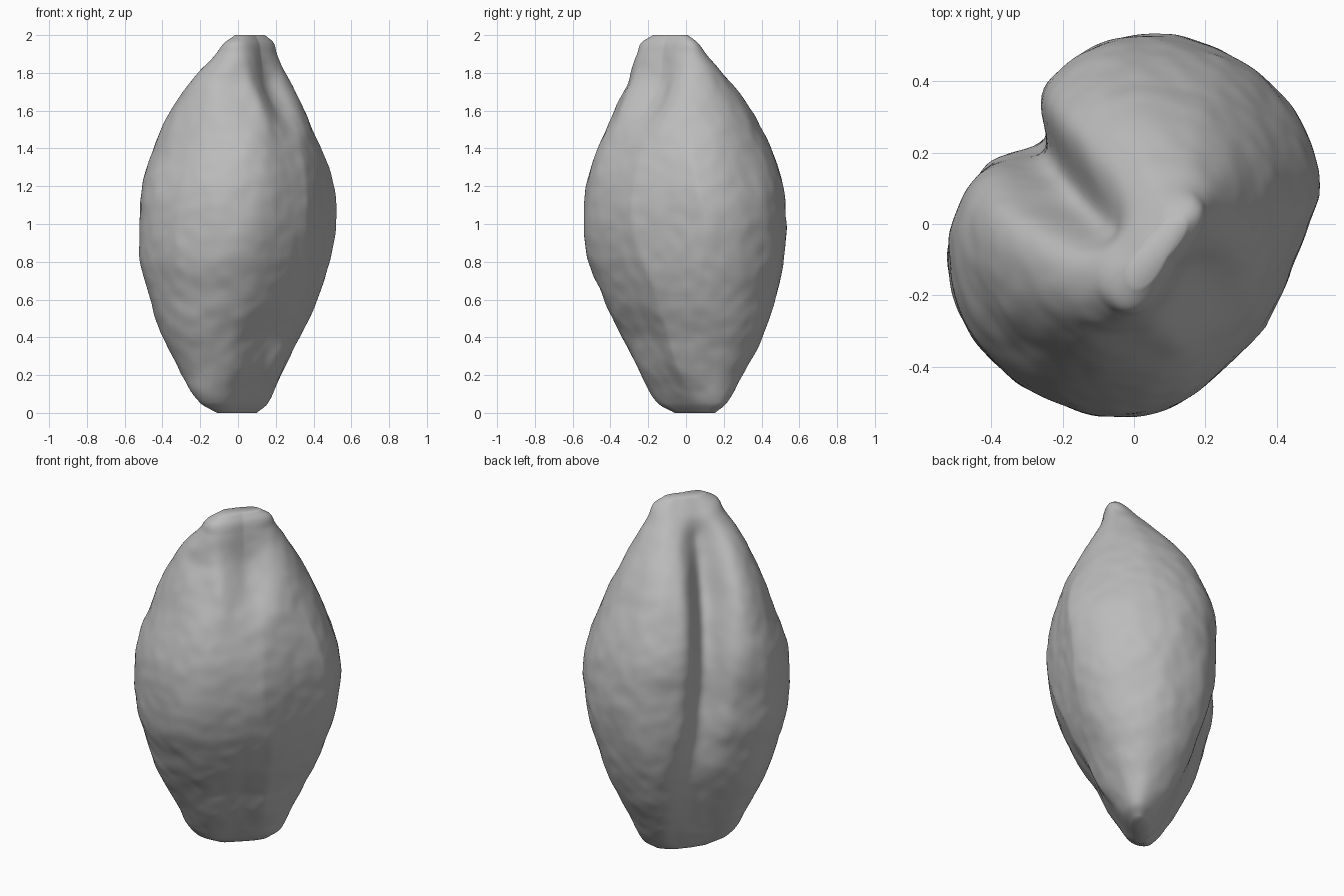
import bpy, bmesh, math
from mathutils import Vector, noise

if "Cube" in bpy.data.objects:
    bpy.data.objects.remove(bpy.data.objects["Cube"])

RINGS, SIDES = 130, 200
# Height, then the width limits (u) and depth limits (v), then groove depth
PROFILE = [
    (0.00, -0.11, 0.17, 0.00, 0.08, 0.00),
    (0.05, -0.22, 0.24, -0.05, 0.13, 0.01),
    (0.20, -0.31, 0.31, -0.14, 0.24, 0.03),
    (0.40, -0.41, 0.41, -0.23, 0.34, 0.05),
    (0.60, -0.48, 0.48, -0.34, 0.41, 0.07),
    (0.80, -0.54, 0.53, -0.42, 0.45, 0.10),
    (1.00, -0.55, 0.55, -0.46, 0.46, 0.13),
    (1.20, -0.53, 0.52, -0.46, 0.46, 0.15),
    (1.40, -0.46, 0.45, -0.41, 0.41, 0.18),
    (1.60, -0.39, 0.36, -0.33, 0.31, 0.19),
    (1.80, -0.29, 0.25, -0.22, 0.14, 0.11),
    (1.90, -0.22, 0.19, -0.18, 0.04, 0.03),
    (1.96, -0.19, 0.16, -0.16, -0.02, 0.01),
    (2.00, -0.12, 0.10, -0.13, -0.06, 0.00),
]


def section(z):
    """Smoothly interpolated profile row at height z."""
    i = max(k for k in range(len(PROFILE) - 1) if PROFILE[k][0] <= z)
    p, q = PROFILE[i], PROFILE[i + 1]
    before, after = PROFILE[max(i - 1, 0)], PROFILE[min(i + 2, len(PROFILE) - 1)]
    h = q[0] - p[0]
    t = (z - p[0]) / h
    row = []
    for k in range(1, len(p)):
        m0 = (q[k] - before[k]) / (q[0] - before[0]) * h
        m1 = (after[k] - p[k]) / (after[0] - p[0]) * h
        d = q[k] - p[k]
        row.append(p[k] + t * (m0 + t * (3 * d - 2 * m0 - m1 + t * (m0 + m1 - 2 * d))))
    return row


def bump(d, width):
    return math.exp(-(d / width) ** 2)


def ramp(value, start, end):
    t = min(1, max(0, (value - start) / (end - start)))
    return t * t * (3 - 2 * t)


def surface_point(z, angle):
    u0, u1, v0, v1, groove = section(z)
    c, s = math.cos(angle), math.sin(angle)
    power = 2 / 2.15
    u = (u0 + u1) / 2 + (u1 - u0) / 2 * math.copysign(abs(c) ** power, c)
    v = (v0 + v1) / 2 + (v1 - v0) / 2 * math.copysign(abs(s) ** power, s)
    size = (u1 - u0) / 1.08
    side = min(1, 2 * abs(s))
    # Long groove down the back, widening to the base, between unequal lobes
    if s > 0:
        d = u + 0.03 - 0.03 * math.sin(3 * z)
        wide = 0.05 * (1 - ramp(z, 0.4, 0.9))
        v -= groove * bump(d, wide + (0.11 if d < 0 else 0.08)) * side
        v += 0.025 * size * bump(u / size - 0.3, 0.13) * side
        v -= 0.02 * size * bump(u / size + 0.22, 0.13) * side
    # Blunt shoulder along the front, low ridge, and a scooped hollow below the tip
    else:
        v -= 0.035 * size * bump(u / size + 0.34, 0.2) * side * (1 - ramp(z, 1.4, 1.7))
        v -= 0.03 * bump(u - 0.13, 0.09) * bump(z - 0.35, 0.25) * side
        v += 0.06 * bump(u - 0.03, 0.1) * bump(z - 1.68, 0.16) * -s
        v -= 0.025 * bump(u + 0.16, 0.06) * bump(z - 1.7, 0.15) * -s
    # Tip pulled out to one front corner
    v += 0.3 * min(u, 0) * ramp(z, 1.72, 1.92) * (0.5 - 0.5 * s)
    x, y = (u - v) / math.sqrt(2), (u + v) / math.sqrt(2)
    # Flattened side plane
    over = x * 0.93 - y * 0.37 - 0.445 * (v1 - v0) / 0.92
    if over > 0:
        over *= 0.75 * ramp(z, 0.05, 0.3) * (1 - ramp(z, 1.2, 1.6))
        x, y = x - over * 0.93, y + over * 0.37
    # Uneven skin
    p = Vector((x, y, z))
    fade = min(1, size * 1.8) * min(1, z * 8, (2 - z) * 8)
    rough = 0.008 * noise.noise(p * 5) + 0.004 * noise.noise(p * 13)
    return p + Vector((c - s, c + s, 0)).normalized() * rough * fade


# Grain body: stacked rings closed at both ends
bm = bmesh.new()
rings = []
for i in range(RINGS):
    t = i / (RINGS - 1)
    z = min(max(0.45 * (1 - math.cos(math.pi * t)) + 1.1 * t, 0), 2)
    rings.append([bm.verts.new(surface_point(z, 2 * math.pi * k / SIDES)) for k in range(SIDES)])
for low, high in zip(rings, rings[1:]):
    for k in range(SIDES):
        n = (k + 1) % SIDES
        bm.faces.new((low[k], low[n], high[n], high[k]))
bm.faces.new(rings[0][::-1])
bm.faces.new(rings[-1])
mesh = bpy.data.meshes.new("grain_body")
bm.to_mesh(mesh)
bm.free()
body = bpy.data.objects.new("grain_body", mesh)
bpy.context.collection.objects.link(body)

# Plain grey
grey = bpy.data.materials.new("grey")
grey.use_nodes = True
colour = (0.5, 0.5, 0.5, 1)
grey.diffuse_color = colour
grey.node_tree.nodes["Principled BSDF"].inputs["Base Color"].default_value = colour
mesh.materials.append(grey)

bpy.context.view_layer.objects.active = body
body.select_set(True)
bpy.ops.object.shade_smooth_by_angle(angle=math.radians(60))
